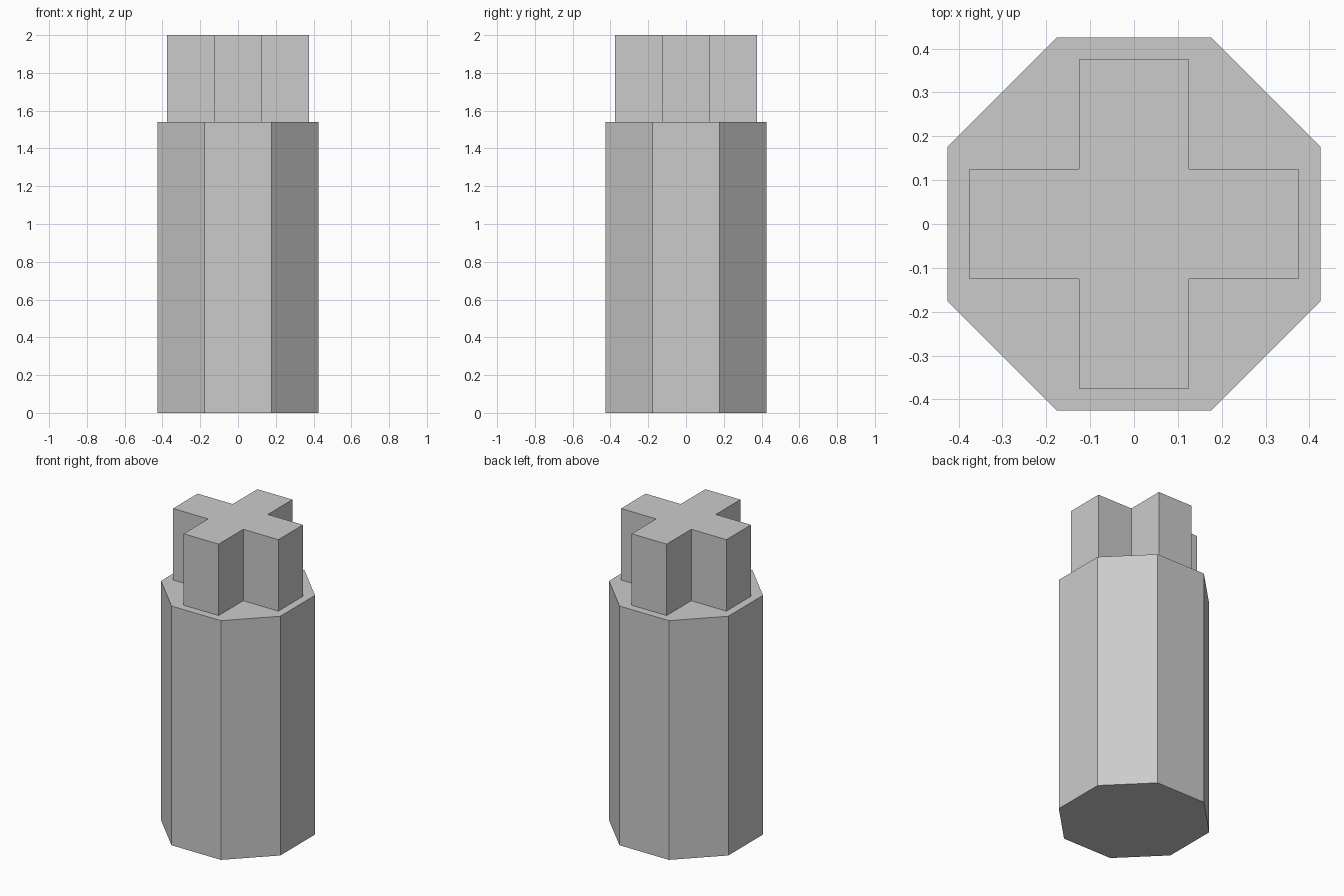
import bpy, bmesh, math

if "Cube" in bpy.data.objects:
    bpy.data.objects.remove(bpy.data.objects["Cube"])


def prism(name, outline, z0, z1):
    """Extrude a flat outline straight up into a closed solid."""
    bm = bmesh.new()
    base = bm.faces.new([bm.verts.new((x, y, z0)) for x, y in outline])
    top = bmesh.ops.extrude_face_region(bm, geom=[base], use_keep_orig=True)
    verts = [g for g in top["geom"] if isinstance(g, bmesh.types.BMVert)]
    bmesh.ops.translate(bm, verts=verts, vec=(0, 0, z1 - z0))
    bmesh.ops.recalc_face_normals(bm, faces=bm.faces)
    mesh = bpy.data.meshes.new(name)
    bm.to_mesh(mesh)
    bm.free()
    obj = bpy.data.objects.new(name, mesh)
    bpy.context.collection.objects.link(obj)
    return obj


HEIGHT, SHOULDER = 2.0, 1.54
APOTHEM = 0.425           # octagon centre to flat side
ARM, HALF = 0.375, 0.125  # cross arm reach and half width

# Octagonal shaft with flats facing the axes
radius = APOTHEM / math.cos(math.pi / 8)
octagon = [(radius * math.cos(a), radius * math.sin(a))
           for a in (math.pi / 8 + i * math.pi / 4 for i in range(8))]
prism("octagonal_shaft", octagon, 0, SHOULDER)

# Cross-shaped stud: one arm's three corners turned in quarter steps
cross = []
x_axis, y_axis = (1, 0), (0, 1)
for _ in range(4):
    for u, v in ((ARM, -HALF), (ARM, HALF), (HALF, HALF)):
        cross.append((u * x_axis[0] + v * y_axis[0],
                      u * x_axis[1] + v * y_axis[1]))
    x_axis, y_axis = y_axis, (-x_axis[0], -x_axis[1])
prism("cross_stud", cross, SHOULDER, HEIGHT)
